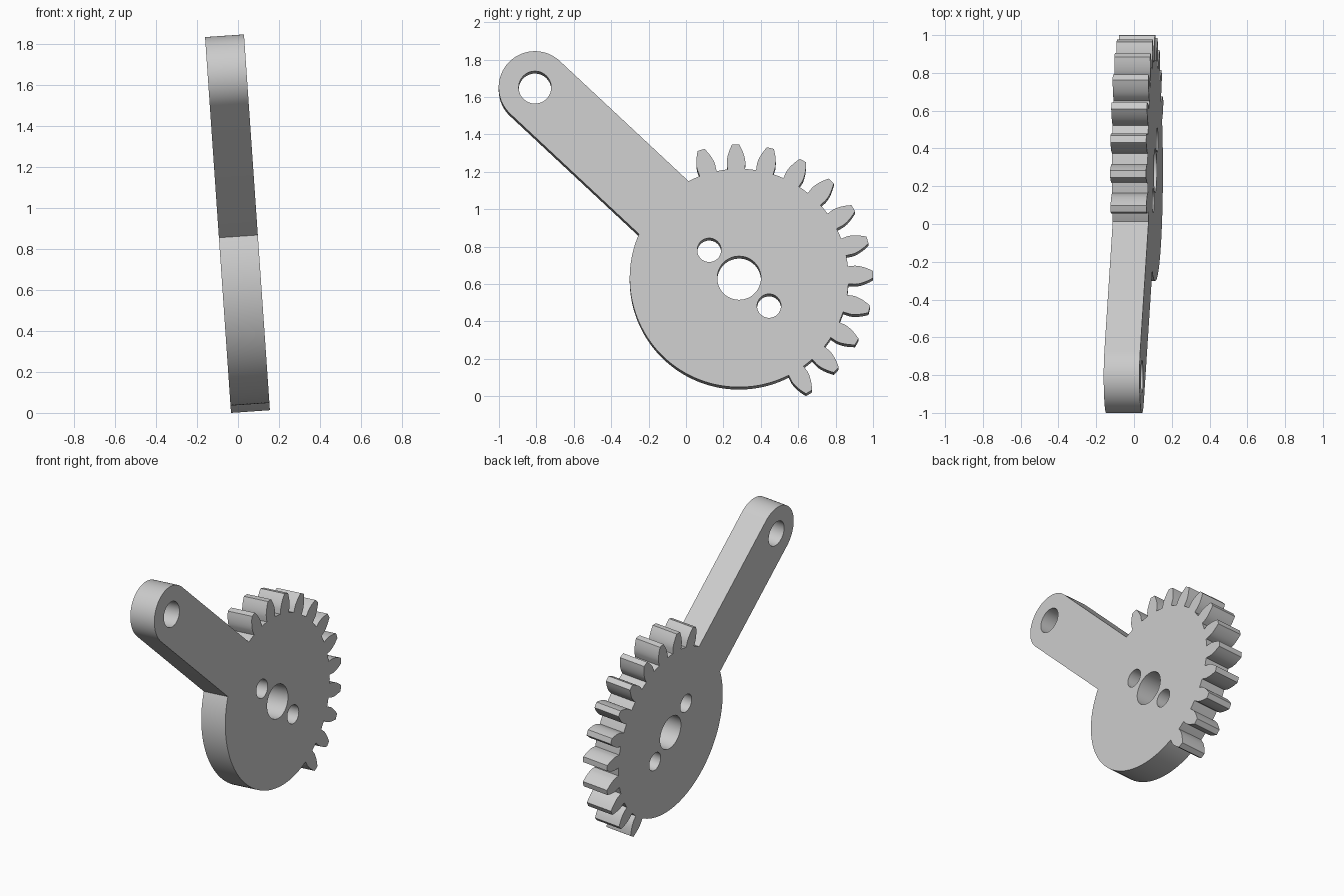
import bpy, bmesh
from math import sin, cos, tan, acos, asin, pi, radians
from mathutils import Matrix, Vector

if "Cube" in bpy.data.objects:
    bpy.data.objects.remove(bpy.data.objects["Cube"])

ROOT, PITCH, TIP = 0.585, 0.66, 0.716     # gear radii
TEETH = 24                                # teeth on a full circle
PHASE = radians(1.5)
ARM_DIR, ARM_LEN, ARM_R = radians(136.9), 1.495, 0.194
THICK, TILT = 0.19, radians(3.95)


def polar(r, a, centre=(0, 0)):
    return Vector((centre[0] + r * cos(a), centre[1] + r * sin(a)))


def arc(r, a0, a1, steps, centre=(0, 0)):
    return [polar(r, a0 + (a1 - a0) * i / steps, centre) for i in range(steps + 1)]


def half_tooth(r):
    """Half of the involute tooth's angle at radius r."""
    pressure = radians(20)
    base = PITCH * cos(pressure)
    a = acos(min(1, base / r))
    return pi / (2 * TEETH) + (tan(pressure) - pressure) - (tan(a) - a)


def tooth(centre):
    radii = [ROOT] + [0.62 + (TIP - 0.62) * i / 6 for i in range(7)]
    right = [polar(r, centre - half_tooth(r)) for r in radii]
    left = [polar(r, centre + half_tooth(r)) for r in reversed(radii)]
    return right + [polar(TIP, centre)] + left


# Outline: plain rim, toothed sector, then the arm with its round end
joint = asin(ARM_R / ROOT)
step = 2 * pi / TEETH
first, last = PHASE - 4 * step, PHASE + 7 * step
root_half = half_tooth(ROOT)
outline = arc(ROOT, ARM_DIR + joint, first + 2 * pi - root_half, 72)[:-1]
for k in range(-4, 8):
    outline += tooth(PHASE + k * step)
    if k < 7:
        outline.append(polar(ROOT, PHASE + (k + 0.5) * step))
outline += arc(ROOT, last + root_half, ARM_DIR - joint, 4)[1:]
arm_end = polar(ARM_LEN, ARM_DIR)
outline += arc(ARM_R, ARM_DIR - pi / 2, ARM_DIR + pi / 2, 36, arm_end)

# Holes: axle, two pin holes beside it, and the arm's eye
holes = [arc(r, 0, 2 * pi, 48, polar(d, ARM_DIR))[:-1]
         for d, r in ((0, 0.117), (0.219, 0.064), (-0.219, 0.064), (ARM_LEN, 0.087))]

# Extruded flat profile
curve = bpy.data.curves.new("profile", "CURVE")
curve.dimensions = "2D"
curve.fill_mode = "BOTH"
curve.extrude = THICK / 2
for loop in [outline] + holes:
    spline = curve.splines.new("POLY")
    spline.points.add(len(loop) - 1)
    for point, co in zip(spline.points, loop):
        point.co = (co.x, co.y, 0, 1)
    spline.use_cyclic_u = True
profile = bpy.data.objects.new("profile", curve)
bpy.context.collection.objects.link(profile)
bpy.context.view_layer.update()
mesh = bpy.data.meshes.new_from_object(
    profile.evaluated_get(bpy.context.evaluated_depsgraph_get()))
bpy.data.objects.remove(profile)

# Stand the plate up, lean it slightly, and rest it on the ground
s, c = sin(TILT), cos(TILT)
mesh.transform(Matrix(((0, -s, c, 0.018), (1, 0, 0, 0.284), (0, c, s, 0), (0, 0, 0, 1))))
bm = bmesh.new()
bm.from_mesh(mesh)
bmesh.ops.remove_doubles(bm, verts=bm.verts, dist=0.0001)
bmesh.ops.recalc_face_normals(bm, faces=bm.faces)
low = min(v.co.z for v in bm.verts)
bmesh.ops.translate(bm, verts=bm.verts, vec=(0, 0, -low))
bm.to_mesh(mesh)
bm.free()

# Single grey finish
grey = bpy.data.materials.new("plain_grey")
grey.use_nodes = True
colour = (0.6, 0.6, 0.6, 1)
grey.diffuse_color = colour
grey.node_tree.nodes["Principled BSDF"].inputs["Base Color"].default_value = colour
mesh.materials.clear()
mesh.materials.append(grey)

mesh.name = "sector_gear_arm"
gear = bpy.data.objects.new("sector_gear_arm", mesh)
bpy.context.collection.objects.link(gear)
bpy.context.view_layer.objects.active = gear
gear.select_set(True)
bpy.ops.object.shade_smooth_by_angle(angle=radians(25))
